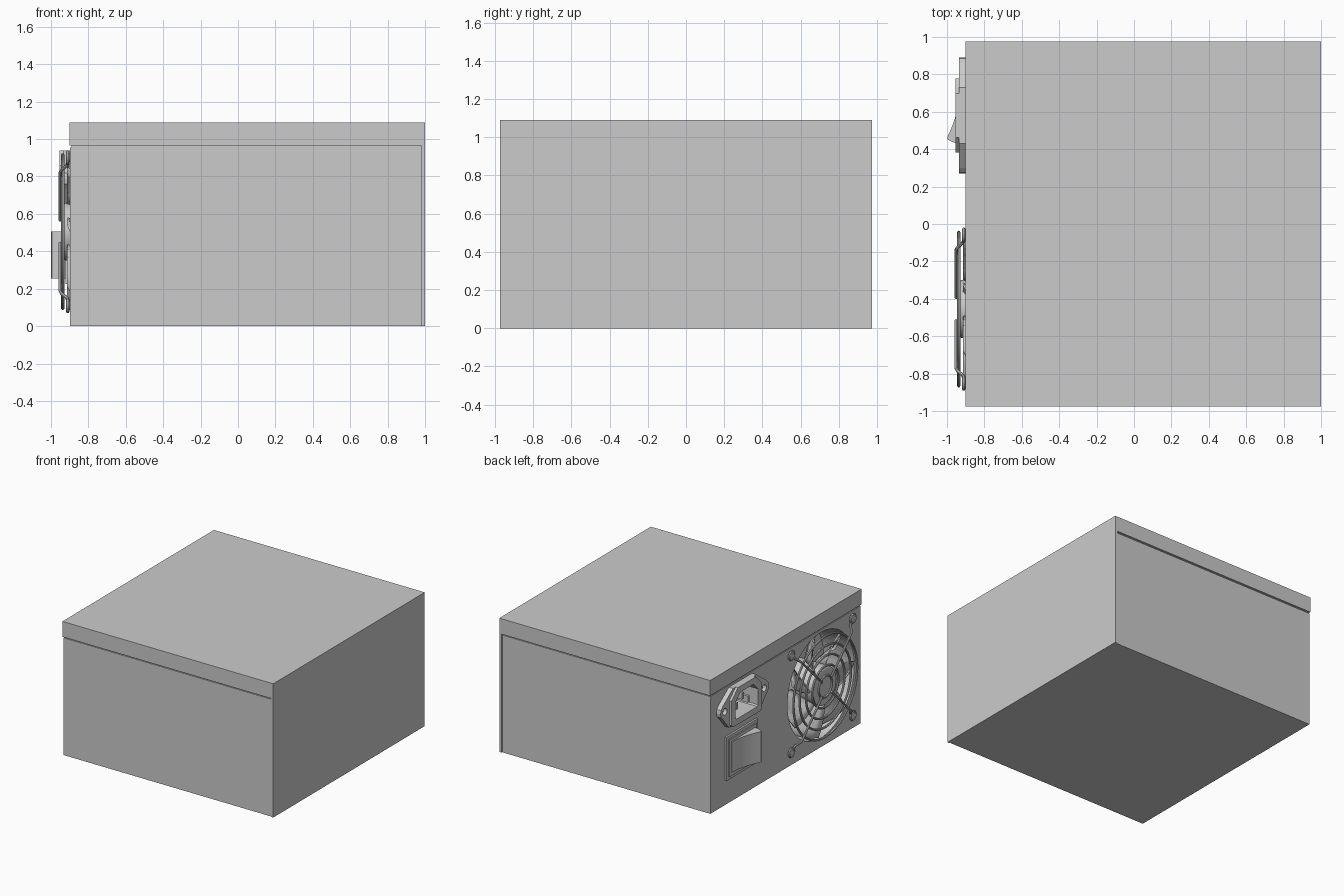
import bpy, bmesh, math
from math import sin, cos, pi, radians

if "Cube" in bpy.data.objects:
    bpy.data.objects.remove(bpy.data.objects["Cube"])

FY, FZ = -0.455, 0.505      # fan centre
SY, PZ, KZ = 0.58, 0.79, 0.38   # socket and switch centres
FACE = -0.897


def make(name, verts, faces, smooth=False):
    me = bpy.data.meshes.new(name)
    me.from_pydata(verts, [], faces)
    bm = bmesh.new()
    bm.from_mesh(me)
    bmesh.ops.recalc_face_normals(bm, faces=bm.faces)
    bm.to_mesh(me)
    bm.free()
    ob = bpy.data.objects.new(name, me)
    bpy.context.collection.objects.link(ob)
    if smooth:
        select(ob)
        bpy.ops.object.shade_smooth_by_angle(angle=radians(35))
    return ob


def select(ob):
    bpy.ops.object.select_all(action='DESELECT')
    ob.select_set(True)
    bpy.context.view_layer.objects.active = ob


def prism(name, pts, x0, x1, smooth=False):
    """Extrude a (y, z) outline along x."""
    n = len(pts)
    verts = [(x0, y, z) for y, z in pts] + [(x1, y, z) for y, z in pts]
    faces = [tuple(range(n)), tuple(range(n, 2 * n))]
    faces += [(i, (i + 1) % n, n + (i + 1) % n, n + i) for i in range(n)]
    return make(name, verts, faces, smooth)


def rect(y0, y1, z0, z1):
    return [(y0, z0), (y1, z0), (y1, z1), (y0, z1)]


def circle(y, z, r, n=48):
    return [(y + r * cos(2 * pi * i / n), z + r * sin(2 * pi * i / n)) for i in range(n)]


def inlet(w, h, c, b):
    """Socket outline: large chamfers on top, small ones below."""
    half = [(w - b, -h), (w, -h + b), (w, h - c), (w - c, h)]
    return [(SY + y, PZ + z) for y, z in half + [(-y, z) for y, z in reversed(half)]]


def cut(ob, cutter):
    cutter.hide_render = True
    m = ob.modifiers.new("cut", 'BOOLEAN')
    m.operation, m.solver, m.object = 'DIFFERENCE', 'EXACT', cutter
    select(ob)
    bpy.ops.object.modifier_apply(modifier=m.name)
    bpy.data.objects.remove(cutter)


def wire(name, splines, r):
    """Round wire from a list of (points, closed)."""
    cu = bpy.data.curves.new(name, 'CURVE')
    cu.dimensions = '3D'
    cu.bevel_depth, cu.bevel_resolution, cu.use_fill_caps = r, 2, True
    for pts, closed in splines:
        s = cu.splines.new('POLY')
        s.points.add(len(pts) - 1)
        for p, co in zip(s.points, pts):
            p.co = (*co, 1)
        s.use_cyclic_u = closed
    ob = bpy.data.objects.new(name, cu)
    bpy.context.collection.objects.link(ob)
    select(ob)
    bpy.ops.object.convert(target='MESH')
    bpy.ops.object.shade_smooth_by_angle(angle=radians(40))


# Case: slightly inset lower box under a lid and an end panel
body = prism("case_body", rect(-0.968, 0.968, 0, 0.955), FACE, 0.975)
cut(body, prism("fan_cutter", circle(FY, FZ, 0.43, 64), -1, -0.62))
cut(body, prism("socket_cutter", inlet(0.145, 0.1, 0.06, 0.01), -1, -0.75))
prism("case_lid", rect(-0.975, 0.975, 0.965, 1.09), -0.9, 1.0)
prism("case_end_panel", rect(-0.975, 0.975, 0, 0.965), 0.98, 1.0)
prism("case_seam", rect(-0.96, 0.96, 0.95, 0.97), -0.89, 0.985)
prism("case_end_seam", rect(-0.96, 0.96, 0.0, 0.96), 0.97, 0.985)

# Fan: hub and twisted blades
hub = prism("fan_hub", circle(FY, FZ, 0.155), -0.935, -0.65, True)
bev = hub.modifiers.new("bevel", 'BEVEL')
bev.width, bev.segments, bev.limit_method = 0.015, 2, 'ANGLE'
verts, faces = [], []
NR, NA = 4, 5
for k in range(7):
    base = len(verts)
    for i in range(NR + 1):
        r = 0.145 + 0.265 * i / NR
        for j in range(NA + 1):
            t = j / NA
            a = 2 * pi * k / 7 + 0.75 * t + 0.35 * i / NR
            verts.append((-0.91 + 0.17 * t ** 1.2, FY + r * cos(a), FZ + r * sin(a)))
    for i in range(NR):
        for j in range(NA):
            q = base + i * (NA + 1) + j
            faces.append((q, q + 1, q + NA + 2, q + NA + 1))
blades = make("fan_blades", verts, faces, True)
sol = blades.modifiers.new("thickness", 'SOLIDIFY')
sol.thickness, sol.offset = 0.01, 0

# Finger guard: concentric rings, diagonal spokes ending in screw eyes
rings = [([(-0.937, y, z) for y, z in circle(FY, FZ, r)], True)
         for r in (0.085, 0.167, 0.248, 0.33, 0.41)]
wire("guard_rings", rings, 0.009)
spokes = []
for k in range(4):
    a = pi / 4 + k * pi / 2
    ca, sa = cos(a), sin(a)
    path = [(0.085, -0.95), (0.45, -0.95), (0.465, -0.945), (0.5, -0.915), (0.526, -0.91)]
    spokes.append(([(x, FY + r * ca, FZ + r * sa) for r, x in path], False))
    ey, ez = FY + 0.559 * ca, FZ + 0.559 * sa
    spokes.append(([(-0.91, y, z) for y, z in circle(ey, ez, 0.032, 20)], True))
    prism("guard_screw", circle(ey, ez, 0.024, 20), -0.89, -0.915, True)
wire("guard_spokes", spokes, 0.009)

# Power socket: tapered flange with screw holes, raised rim, cavity and pins
half = [(0.2, -0.15), (0.28, -0.055), (0.305, -0.03), (0.31, 0),
        (0.305, 0.03), (0.28, 0.055), (0.15, 0.15)]
pts = [(SY + y, PZ + z) for y, z in half + [(-y, z) for y, z in reversed(half)]]
flange = prism("socket_flange", pts, -0.89, -0.935)
rim = prism("socket_rim", inlet(0.197, 0.15, 0.08, 0.02), -0.89, -0.955)
for ob in (flange, rim):
    cut(ob, prism("cavity", inlet(0.145, 0.1, 0.06, 0.01), -1, -0.7))
for s in (-1, 1):
    cut(flange, prism("hole", circle(SY + s * 0.253, PZ, 0.027, 20), -1, -0.905))
for dy, dz in ((-0.075, -0.025), (0, 0.03), (0.075, -0.025)):
    prism("socket_pin", rect(SY + dy - 0.011, SY + dy + 0.011, PZ + dz - 0.027, PZ + dz + 0.027),
          -0.74, -0.92)

# Rocker switch: stepped plate and a concave rocker tilted out on one side
prism("switch_plate", rect(0.38, 0.78, 0.2, 0.555), -0.89, -0.912)
prism("switch_frame", rect(0.405, 0.755, 0.225, 0.53), -0.89, -0.922)
prof = [(-0.89, 0.735), (-0.925, 0.73)]
for i in range(11):
    t = i / 10
    prof.append((-0.93 - 0.07 * t ** 1.8, 0.72 - 0.26 * t))
prof += [(-0.995, 0.45), (-0.95, 0.43), (-0.89, 0.425)]
n = len(prof)
verts = [(x, y, z) for z in (0.255, 0.505) for x, y in prof]
faces = [tuple(range(n)), tuple(range(n, 2 * n))]
faces += [(i, (i + 1) % n, n + (i + 1) % n, n + i) for i in range(n)]
make("switch_rocker", verts, faces, True)
